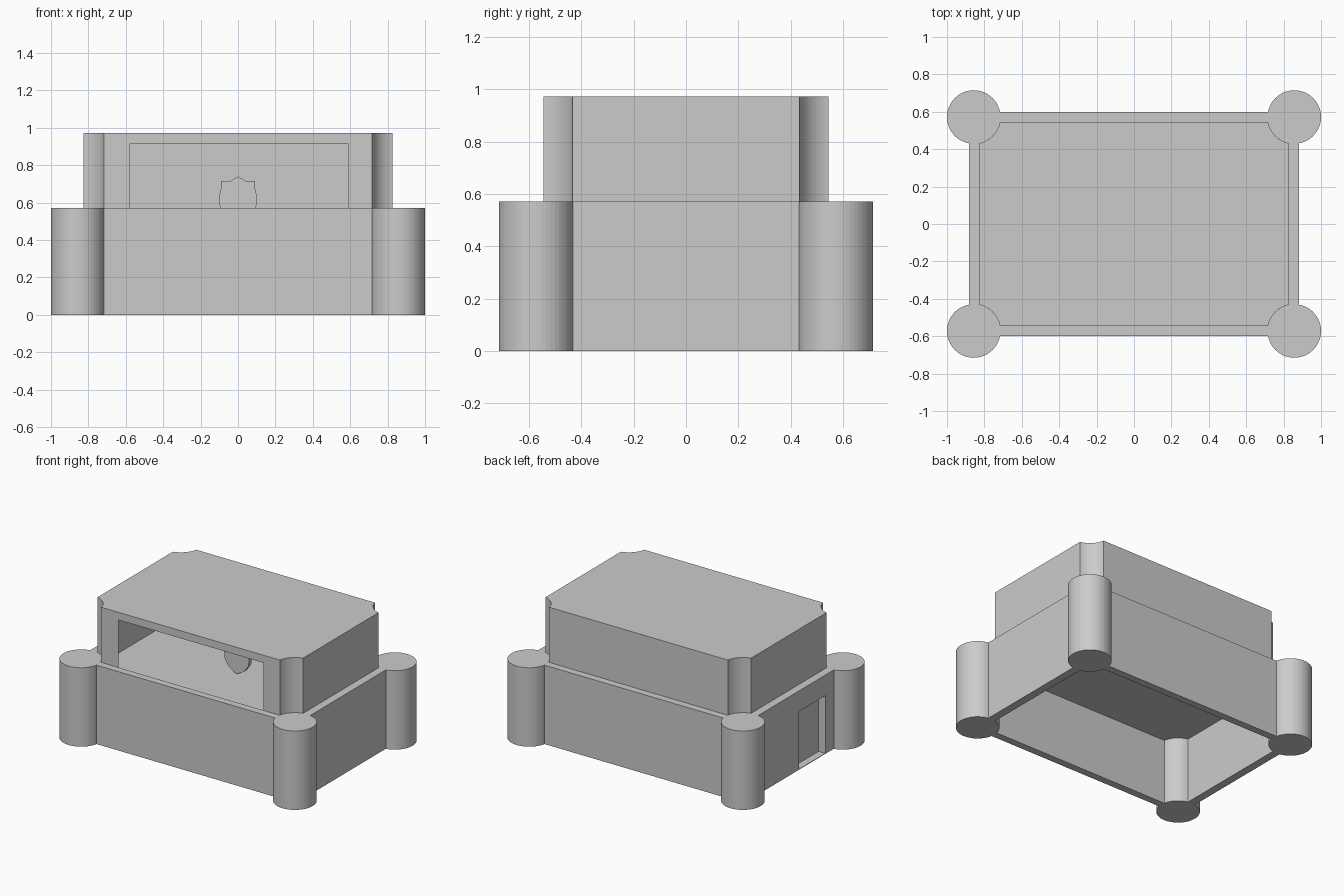
import bpy, bmesh, math

if "Cube" in bpy.data.objects:
    bpy.data.objects.remove(bpy.data.objects["Cube"])

grey = bpy.data.materials.new("plain_grey")
grey.diffuse_color = (0.6, 0.6, 0.6, 1)
grey.use_nodes = True
grey.node_tree.nodes["Principled BSDF"].inputs["Base Color"].default_value = grey.diffuse_color

CX, CY, R = 0.857, 0.572, 0.143      # corner towers
HX, HY = 0.825, 0.545                # inner hall half sizes
OX, OY = 0.883, 0.598                # outer wall half sizes
BASE, ROOF, FLOOR = 0.572, 0.972, 0.475


def finish(name, bm):
    me = bpy.data.meshes.new(name)
    bm.to_mesh(me)
    bm.free()
    ob = bpy.data.objects.new(name, me)
    me.materials.append(grey)
    bpy.context.collection.objects.link(ob)
    return ob


def box(name, x0, x1, y0, y1, z0, z1):
    bm = bmesh.new()
    bmesh.ops.create_cube(bm, size=1)
    for v in bm.verts:
        v.co = (x1 if v.co.x > 0 else x0,
                y1 if v.co.y > 0 else y0,
                z1 if v.co.z > 0 else z0)
    return finish(name, bm)


def hall_outline(n=12):
    """Rectangle with a concave bite at each corner, counter-clockwise
    starting at the right end of the front edge."""
    ax = math.acos((CX - HX) / R)     # angle of arc end on the side wall
    ay = math.asin((CY - HY) / R)     # angle of arc end on the long wall
    arc = [(CX - R * math.cos(a), CY - R * math.sin(a))
           for a in (ay + (ax - ay) * i / n for i in range(n + 1))]
    pts = []
    for sx, sy, rev in ((1, -1, 0), (1, 1, 1), (-1, 1, 0), (-1, -1, 1)):
        a = arc[::-1] if rev else arc
        pts += [(sx * x, sy * y) for x, y in a]
    return pts


# Corner towers
for sx, h in ((-1, "left"), (1, "right")):
    for sy, d in ((-1, "front"), (1, "back")):
        bm = bmesh.new()
        bmesh.ops.create_cone(bm, cap_ends=True, segments=48,
                              radius1=R, radius2=R, depth=BASE)
        bmesh.ops.translate(bm, verts=bm.verts, vec=(sx * CX, sy * CY, BASE / 2))
        finish(f"{d}_{h}_tower", bm)

# Base walls between the towers
box("front_wall", -0.73, 0.73, -OY, -HY, 0, BASE)
box("back_wall", -0.73, 0.73, HY, OY, 0, BASE)
box("right_wall", HX, OX, -0.445, 0.445, 0, BASE)
left = box("left_wall", -OX, -HX, -0.445, 0.445, 0, BASE)

# Recessed doorway in the left wall
cutter = box("doorway_cutter", -1, -HX - 0.004, -0.335, -0.035, 0.004, 0.422)
cutter.hide_render = True
cutter.hide_set(True)
mod = left.modifiers.new("doorway", "BOOLEAN")
mod.operation = "DIFFERENCE"
mod.solver = "EXACT"
mod.object = cutter

# Upper hall: thin shell with a wide front opening
pts = hall_outline()
bm = bmesh.new()
low = [bm.verts.new((x, y, BASE)) for x, y in pts]
top = [bm.verts.new((x, y, ROOF)) for x, y in pts]
for i in range(len(pts) - 1):
    bm.faces.new((low[i], low[i + 1], top[i + 1], top[i]))
bm.faces.new(top)
a, b, c, d = (bm.verts.new((x, -HY, z)) for x, z in
              ((-0.578, BASE), (-0.578, 0.917), (0.587, 0.917), (0.587, BASE)))
bm.faces.new((low[-1], a, b, top[-1]))
bm.faces.new((top[-1], b, c, top[0]))
bm.faces.new((c, d, low[0], top[0]))
finish("upper_hall", bm)

# Hall floor
bm = bmesh.new()
bm.faces.new([bm.verts.new((x, y, FLOOR)) for x, y in pts])
finish("hall_floor", bm)

# Plain shield standing in the middle of the hall
half = [(0, 0.74), (0.045, 0.712), (0.092, 0.715), (0.09, 0.68), (0.102, 0.63),
        (0.095, 0.56), (0.06, 0.51), (0, 0.476)]
outline = half + [(-x, z) for x, z in half[-2:0:-1]]
bm = bmesh.new()
face = bm.faces.new([bm.verts.new((x, -0.015, z)) for x, z in outline])
ext = bmesh.ops.extrude_face_region(bm, geom=[face])
for v in ext["geom"]:
    if isinstance(v, bmesh.types.BMVert):
        v.co.y = 0.015
bmesh.ops.recalc_face_normals(bm, faces=bm.faces)
finish("shield", bm)
